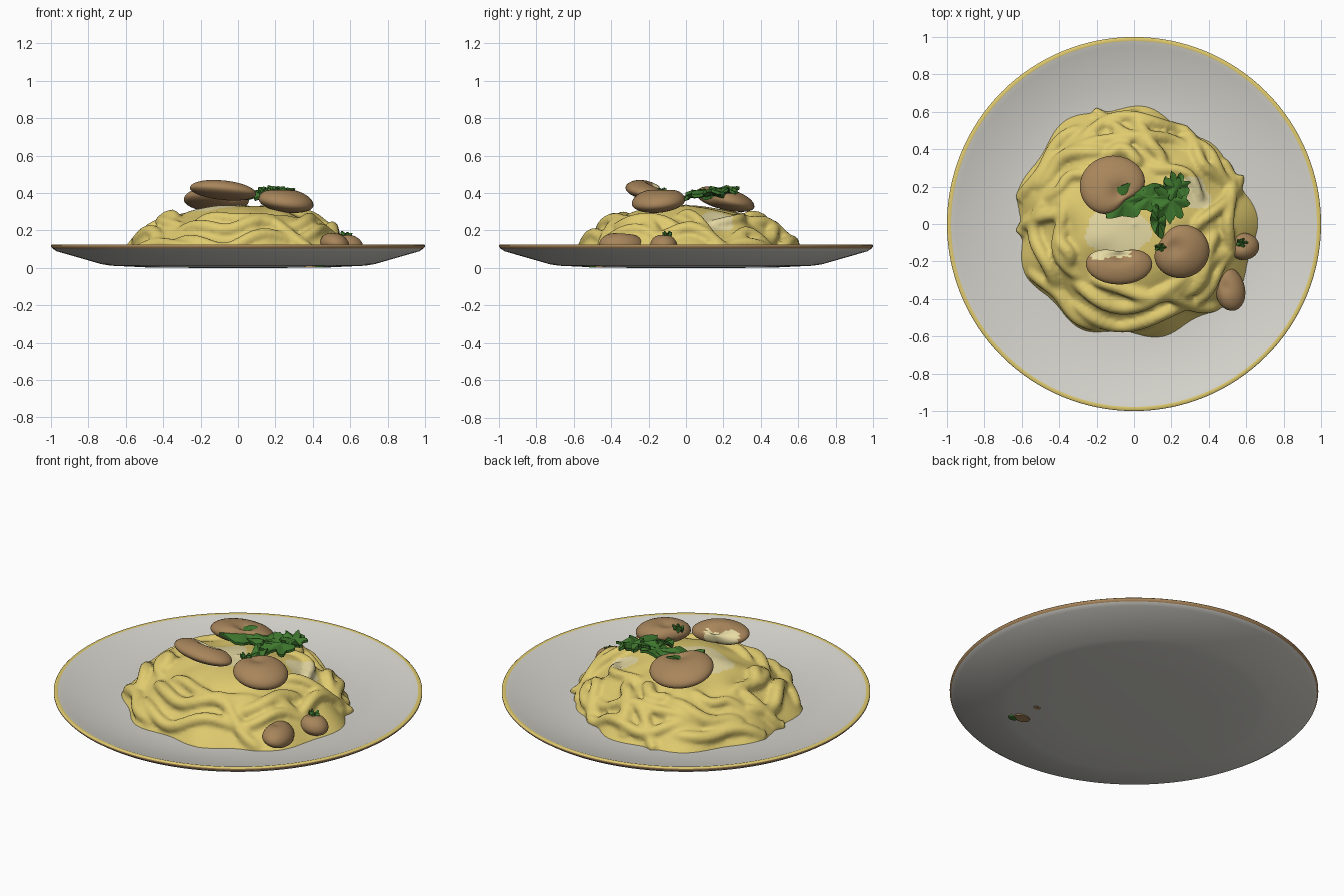
import bpy, bmesh, math, random
from mathutils import Vector, Euler, noise

if "Cube" in bpy.data.objects:
    bpy.data.objects.remove(bpy.data.objects["Cube"])

random.seed(4)
sin, cos, pi, exp = math.sin, math.cos, math.pi, math.exp


def mat(name, r, g, b):
    m = bpy.data.materials.new(name)
    m.diffuse_color = (r, g, b, 1)
    m.use_nodes = True
    m.node_tree.nodes["Principled BSDF"].inputs["Base Color"].default_value = m.diffuse_color
    return m


PLATE = mat("plate_white", 0.67, 0.66, 0.61)
NOODLE = mat("noodle_yellow", 0.75, 0.60, 0.16)
CREAM = mat("sauce_cream", 0.79, 0.70, 0.37)
BROWN = mat("mushroom_brown", 0.39, 0.235, 0.105)
GREEN = mat("herb_green", 0.05, 0.19, 0.028)


def make(name, bm, mats, angle=50):
    me = bpy.data.meshes.new(name)
    bmesh.ops.recalc_face_normals(bm, faces=bm.faces)
    bm.to_mesh(me)
    bm.free()
    ob = bpy.data.objects.new(name, me)
    bpy.context.collection.objects.link(ob)
    for m in mats:
        me.materials.append(m)
    bpy.ops.object.select_all(action='DESELECT')
    ob.select_set(True)
    bpy.context.view_layer.objects.active = ob
    bpy.ops.object.shade_smooth_by_angle(angle=math.radians(angle))
    return ob


# --- plate: lathed profile, gold upper rim and brown outer rim
prof = [(0, 0), (0.45, 0.001), (0.68, 0.012), (0.73, 0.02), (0.97, 0.089), (0.992, 0.104),
        (1.0, 0.113), (1.0, 0.121), (0.995, 0.126), (0.978, 0.124), (0.95, 0.113),
        (0.75, 0.068), (0.62, 0.055), (0, 0.052)]
bm = bmesh.new()
N = 128
rings = []
for r, z in prof:
    if r == 0:
        rings.append([bm.verts.new((0, 0, z))] * N)
    else:
        rings.append([bm.verts.new((r * cos(2 * pi * i / N), r * sin(2 * pi * i / N), z)) for i in range(N)])
for k, (a, b) in enumerate(zip(rings, rings[1:])):
    for i in range(N):
        j = (i + 1) % N
        f = bm.faces.new(list(dict.fromkeys((a[i], a[j], b[j], b[i]))))
        f.material_index = 2 if k in (5, 6) else 1 if k in (7, 8) else 0
make("plate", bm, [PLATE, NOODLE, BROWN], 60)


# --- noodle mound: height function shared by base and strands
def outline(t):
    return 0.635 + 0.025 * sin(2 * t + 2.6) + 0.02 * cos(3 * t + 0.7) + 0.022 * sin(9 * t + 1)


def height(x, y):
    t = math.hypot(x, y) / outline(math.atan2(y, x))
    return 0.05 + 0.295 * max(0, 1 - t ** 2.6)


bm = bmesh.new()
M, R = 120, 36
top = bm.verts.new((0, 0, height(0, 0)))
prev = None
for k in range(1, R + 1):
    ring = []
    for i in range(M):
        a = 2 * pi * i / M
        r = outline(a) * 0.985 * k / R
        x, y = r * cos(a), r * sin(a)
        n = noise.noise(Vector((x * 5, y * 5, 1.3)))
        ring.append(bm.verts.new((x, y, height(x, y) - 0.012 + 0.025 * n * sin(pi * k / R))))
    for i in range(M):
        j = (i + 1) % M
        bm.faces.new((top, ring[i], ring[j]) if prev is None else (prev[i], ring[i], ring[j], prev[j]))
    prev = ring
low = [bm.verts.new((v.co.x, v.co.y, 0.03)) for v in prev]
for i in range(M):
    j = (i + 1) % M
    bm.faces.new((prev[i], low[i], low[j], prev[j]))
bm.faces.new(low[::-1])

# strands: (start angle, end angle, start radius, end radius) in degrees / units
arcs = [(165, 222, .50, .54), (160, 225, .40, .42), (230, 310, .54, .52), (225, 320, .45, .40),
        (235, 325, .36, .42), (60, 125, .58, .54), (50, 140, .47, .50), (20, 75, .40, .33),
        (120, 168, .57, .60), (-20, 35, .50, .56), (15, 60, .57, .52), (-60, -10, .50, .55),
        (-5, 25, .30, .62), (170, 185, .40, .64), (205, 250, .58, .56), (285, 315, .35, .60),
        (130, 165, .35, .50), (80, 110, .38, .62)]
for _ in range(8):
    a = random.uniform(0, 360)
    arcs.append((a, a + random.uniform(25, 60), random.uniform(.25, .5), random.uniform(.4, .58)))
cu = bpy.data.curves.new("strand_paths", 'CURVE')
cu.dimensions = '3D'
cu.bevel_depth, cu.bevel_resolution, cu.use_fill_caps = 0.034, 3, True
for a0, a1, r0, r1 in arcs:
    sp = cu.splines.new('POLY')
    sp.points.add(19)
    ph, rad = random.uniform(0, 6), random.uniform(0.85, 1.2)
    for i, p in enumerate(sp.points):
        s = i / 19
        a = math.radians(a0 + (a1 - a0) * s)
        r = r0 + (r1 - r0) * s + 0.022 * sin(7 * s + ph)
        x, y = r * cos(a), r * sin(a)
        p.co = (x, y, max(0.06, height(x, y) - 0.045 + 0.05 * sin(pi * s) ** 0.6), 1)
        p.radius = rad
tmp = bpy.data.objects.new("strand_paths", cu)
bpy.context.collection.objects.link(tmp)
me = bpy.data.meshes.new_from_object(tmp.evaluated_get(bpy.context.evaluated_depsgraph_get()))
bm.from_mesh(me)
bpy.data.objects.remove(tmp)
noodles = make("noodles", bm, [NOODLE, CREAM], 180)
rm = noodles.modifiers.new("blend", 'REMESH')
rm.mode, rm.voxel_size, rm.use_smooth_shade = 'VOXEL', 0.013, True
sm = noodles.modifiers.new("soften", 'SMOOTH')
sm.factor, sm.iterations = 0.5, 3
bpy.ops.object.modifier_apply(modifier="blend")
bpy.ops.object.modifier_apply(modifier="soften")
# cream sauce patches near the top
for p in noodles.data.polygons:
    c = p.center
    w = 0.04 * noise.noise(c * 9)
    d1 = math.hypot((c.x + 0.08) / 1.2, c.y + 0.04) + w
    d2 = math.hypot(c.x - 0.3, c.y - 0.17) + w
    p.material_index = 1 if c.z > 0.2 and (d1 < 0.15 or d2 < 0.10) else 0


# --- mushrooms: flattened kidney with a notch and a dished top
def mushroom(name, loc, size, rot=(0, 0, 0), notch=0, depth=0.35, dish=0.5, cream=False):
    bm = bmesh.new()
    bmesh.ops.create_uvsphere(bm, u_segments=40, v_segments=24, radius=1)
    q = Vector((cos(notch), sin(notch), 0))
    e = Euler(rot).to_matrix()
    for v in bm.verts:
        c = v.co
        r = math.hypot(c.x, c.y)
        dot = (c.x * q.x + c.y * q.y) / max(r, 1e-4)
        f = 1 - depth * r * exp(-((1 - dot) / 0.25))
        g = (Vector((c.x, c.y, 0)) - q * 0.35).length
        z = c.z * (1 if c.z > 0 else 0.8) - (dish * exp(-(g / 0.35) ** 2) if c.z > 0 else 0)
        v.co = e @ Vector((c.x * f * size[0], c.y * f * size[1], z * size[2])) + Vector(loc)
    if cream:
        for fc in bm.faces:
            c = fc.calc_center_median()
            fc.material_index = int(c.y > -0.17 + 0.06 * noise.noise(c * 14) and c.x < -0.02)
    make(name, bm, [BROWN, CREAM], 180)


mushroom("mushroom_back", (-0.11, 0.2, 0.365), (0.18, 0.17, 0.065), (-0.25, 0, 0), -0.9, 0.4, 0.5)
mushroom("mushroom_front", (-0.08, -0.21, 0.41), (0.18, 0.115, 0.055), (-0.18, 0.1, 0), pi / 2, 0.45, 0.7, True)
mushroom("mushroom_right", (0.25, -0.145, 0.355), (0.155, 0.145, 0.07), (0.1, 0.15, 0), 2.6, 0.2, 0.35)
mushroom("mushroom_side_large", (0.505, -0.345, 0.125), (0.088, 0.122, 0.065), (0, 0.25, 0.3), 2.8, 0.25, 0.2)
mushroom("mushroom_side_small", (0.585, -0.12, 0.12), (0.085, 0.072, 0.06), (0, 0.2, 0), 3.0, 0.2, 0.2)


# --- herb leaves: thin wavy sheets with a jagged edge
def leaf(name, loc, rx, ry, rot=(0, 0, 0), lobes=9, jag=0.15, th=0.016):
    bm = bmesh.new()
    e = Euler(rot).to_matrix()
    n = lobes * 6
    sides = []
    edge = [1 + jag * cos(lobes * 2 * pi * i / n) + random.uniform(-jag, jag) * 0.6 for i in range(n)]
    for s in (1, -1):
        cen = bm.verts.new(e @ Vector((0, 0, s * th / 2)) + Vector(loc))
        prev = None
        for k in (1, 2, 3):
            ring = []
            for i in range(n):
                a = 2 * pi * i / n
                r = (1 + (edge[i] - 1) * k / 3) * k / 3
                z = 0.012 * (k / 3) * sin(5 * a + 1) + s * th / 2
                ring.append(bm.verts.new(e @ Vector((r * rx * cos(a), r * ry * sin(a), z)) + Vector(loc)))
            for i in range(n):
                j = (i + 1) % n
                bm.faces.new((cen, ring[i], ring[j]) if prev is None else (prev[i], ring[i], ring[j], prev[j]))
            prev = ring
        sides.append(prev)
    for i in range(n):
        j = (i + 1) % n
        bm.faces.new((sides[0][i], sides[1][i], sides[1][j], sides[0][j]))
    make(name, bm, [GREEN], 40)


leaf("leaf_left", (-0.05, 0.12, 0.395), 0.125, 0.09, (0.1, 0.1, 0.25), 5, 0.1)
leaf("leaf_middle", (0.09, 0.14, 0.395), 0.11, 0.075, (0, -0.1, 0.1), 5, 0.08)
leaf("leaf_right", (0.2, 0.13, 0.405), 0.09, 0.11, (0.1, 0.05, -0.2), 9)
leaf("leaf_tip", (0.225, 0.2, 0.415), 0.065, 0.07, (0.05, 0.1, 0.3), 8, 0.2)
leaf("leaf_stem", (0.13, 0.015, 0.38), 0.04, 0.09, (0.3, 0, 0.15), 4, 0.08)
# small herb flecks on the mushrooms
leaf("fleck_side", (0.575, -0.1, 0.175), 0.028, 0.022, (0, 0.2, 0), 5)
leaf("fleck_top", (0.14, -0.125, 0.41), 0.03, 0.02, (0, 0, 0), 5)
# stain under the plate
for nm, x, y, rx, m in (("stain_brown", 0.40, -0.47, 0.055, BROWN), ("stain_green", 0.44, -0.50, 0.03, GREEN),
                        ("stain_dot", 0.41, -0.33, 0.025, BROWN)):
    bm = bmesh.new()
    bmesh.ops.create_cone(bm, cap_ends=True, segments=14, radius1=rx, radius2=rx, depth=0.008)
    for v in bm.verts:
        v.co = Vector((x + v.co.x * 0.9, y + v.co.y * 0.6, v.co.z + (0.0055 if m is GREEN else 0.0065)))
    make(nm, bm, [m], 40)
